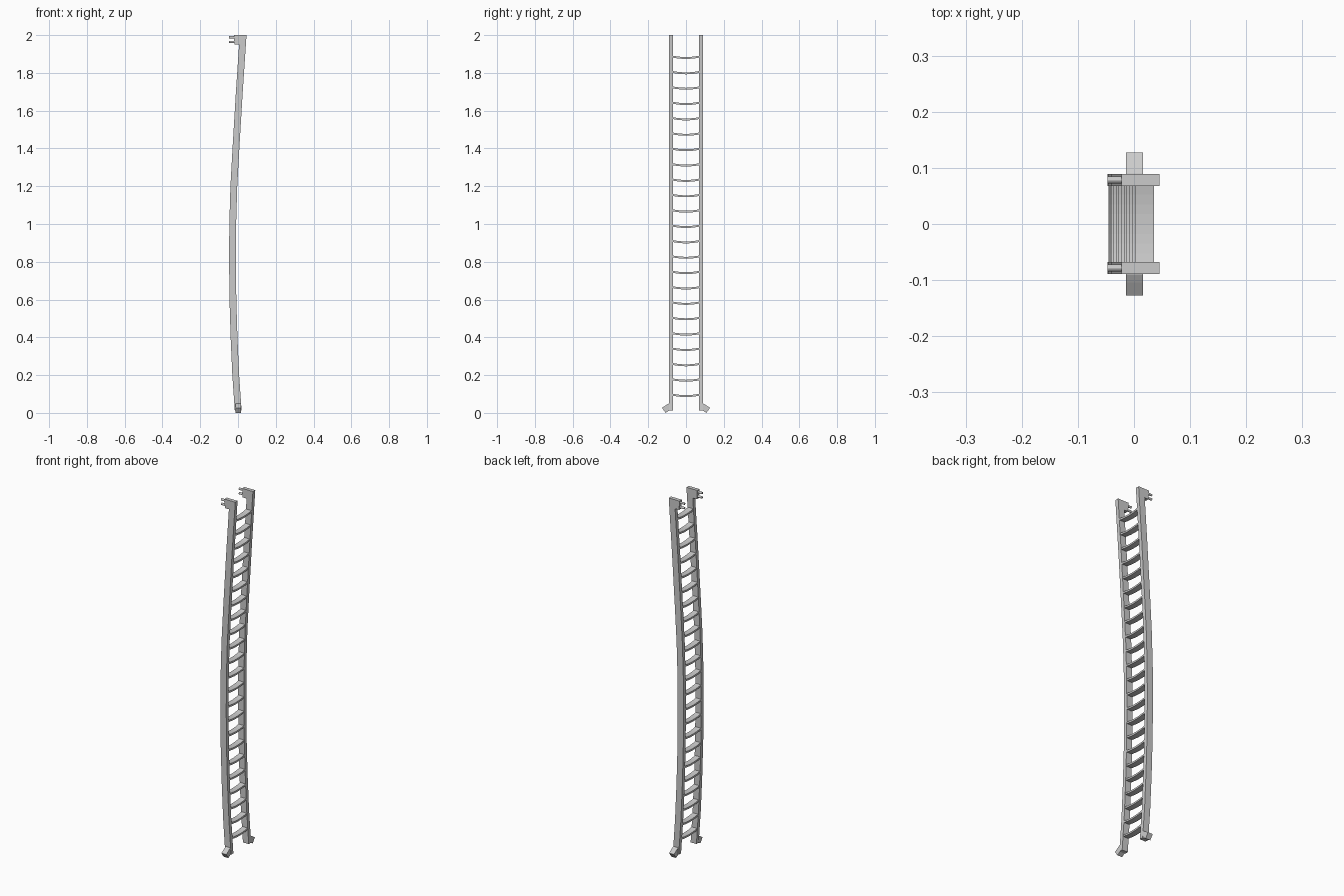
import bpy, bmesh, math

if "Cube" in bpy.data.objects:
    bpy.data.objects.remove(bpy.data.objects["Cube"])

# Bowed centre line of the rails: (z, x)
PATH = [(0.012, 0.001), (0.2, -0.012), (0.4, -0.021), (0.6, -0.027), (0.8, -0.029),
        (1.0, -0.028), (1.2, -0.022), (1.4, -0.011), (1.7, 0.007), (2.0, 0.027)]
HALF = 0.018            # half depth of a rail
INNER, OUTER = 0.068, 0.089


def path_x(z):
    for (z0, x0), (z1, x1) in zip(PATH, PATH[1:]):
        if z <= z1:
            return x0 + (x1 - x0) * (z - z0) / (z1 - z0)
    return PATH[-1][1]


def prism(name, profile, axis, a, b):
    """Extrude a 2D outline along 'x' (outline is y,z) or 'y' (outline is x,z)."""
    bm = bmesh.new()
    to3d = (lambda p, d: (d, *p)) if axis == 'x' else (lambda p, d: (p[0], d, p[1]))
    n = len(profile)
    lo = [bm.verts.new(to3d(p, a)) for p in profile]
    hi = [bm.verts.new(to3d(p, b)) for p in profile]
    bm.faces.new(lo)
    bm.faces.new(hi[::-1])
    for i in range(n):
        j = (i + 1) % n
        bm.faces.new((lo[j], lo[i], hi[i], hi[j]))
    bmesh.ops.recalc_face_normals(bm, faces=bm.faces)
    mesh = bpy.data.meshes.new(name)
    bm.to_mesh(mesh)
    bm.free()
    ob = bpy.data.objects.new(name, mesh)
    bpy.context.collection.objects.link(ob)
    return ob


for side, s in (("left", -1), ("right", 1)):
    # Bowed side rail
    outline = [(x - HALF, z) for z, x in PATH] + [(x + HALF, z) for z, x in reversed(PATH)]
    prism(side + "_rail", outline, 'y', s * INNER, s * OUTER)

    # Hook plate at the top of the rail
    plate = [(-0.022, 2.0), (0.025, 2.0), (0.022, 1.95), (-0.019, 1.95)]
    prism(side + "_top_bracket", plate, 'y', s * INNER, s * OUTER)

    # Two round pegs on the plate
    for k, z in enumerate((1.988, 1.963)):
        bpy.ops.mesh.primitive_cylinder_add(
            vertices=12, radius=0.006, depth=0.03,
            location=(-0.032, s * (INNER + OUTER) / 2, z), rotation=(0, math.pi / 2, 0))
        bpy.context.object.name = f"{side}_peg_{k + 1}"
        bpy.ops.object.shade_smooth_by_angle()

    # Splayed foot
    foot = [(0.080, 0.050), (0.090, 0.050), (0.104, 0.042), (0.127, 0.027),
            (0.108, 0.0), (0.080, 0.018)]
    prism(side + "_foot", [(s * y, z) for y, z in foot], 'x', -0.014, 0.016)

# Sagging slat rungs
SEG, SAG, THICK = 8, 0.007, 0.010
for i in range(23):
    z = 0.092 + i * (1.882 - 0.092) / 22
    ys = [-0.07 + 0.14 * k / SEG for k in range(SEG + 1)]
    arc = [(y, z + SAG * (y / 0.07) ** 2 - 0.003) for y in ys]
    outline = [(y, h + THICK / 2) for y, h in arc] + [(y, h - THICK / 2) for y, h in reversed(arc)]
    x = path_x(z)
    prism(f"rung_{i + 1}", outline, 'x', x - 0.0165, x + 0.0165)
